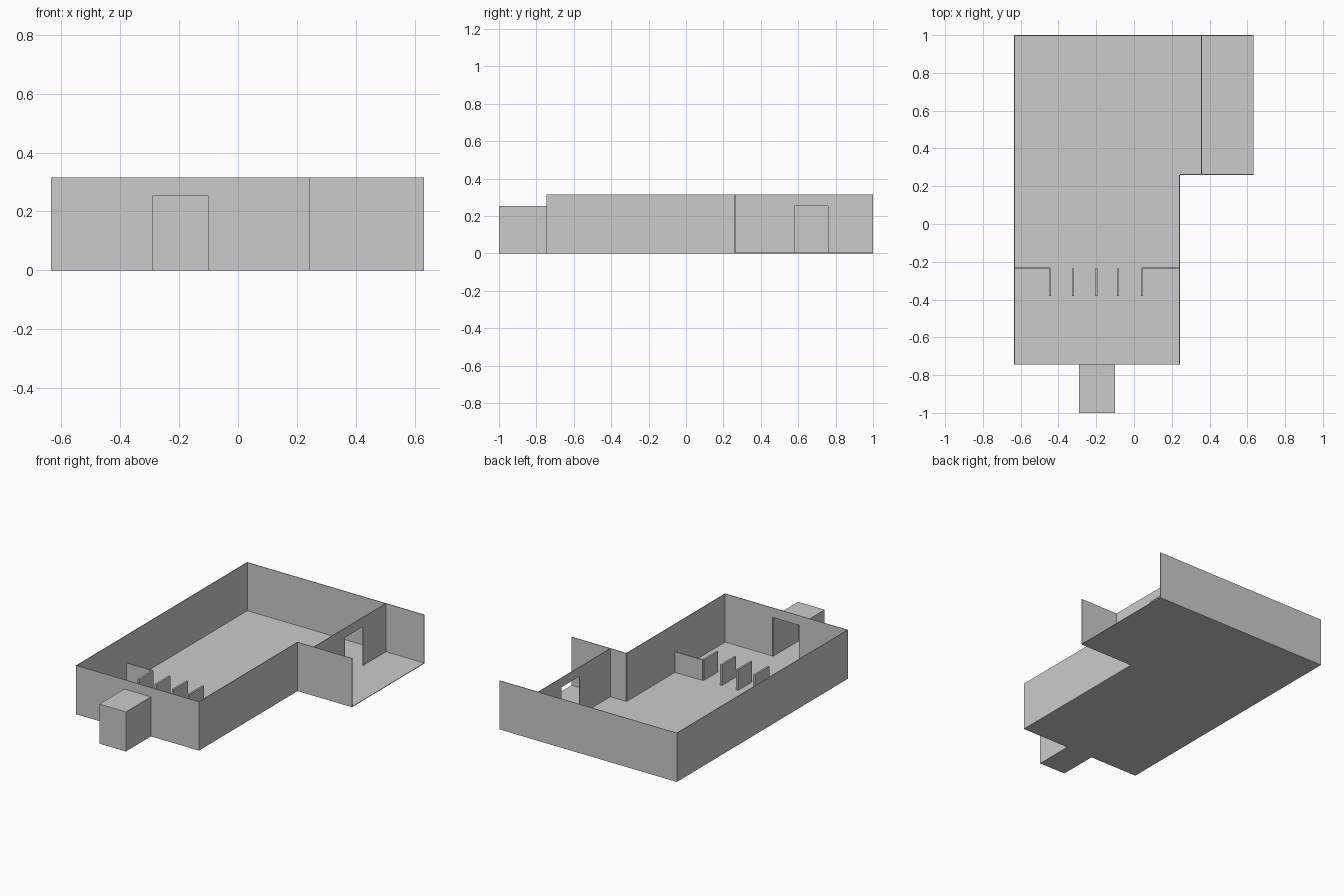
import bpy, bmesh
from mathutils import Vector

cube = bpy.data.objects.get("Cube")
if cube:
    bpy.data.objects.remove(cube, do_unlink=True)

# One plain grey for the whole building
grey = bpy.data.materials.new("plain_grey")
grey.use_nodes = True
colour = (0.6, 0.6, 0.6, 1)
grey.diffuse_color = colour
grey.node_tree.nodes["Principled BSDF"].inputs["Base Color"].default_value = colour

H = 0.315       # wall height
DOOR = 0.255    # doorway and porch height
STALL = 0.137   # height of the low screens
T = 0.004       # wall thickness
FIN = 0.012     # thickness of the low fins

WEST, EAST, ANNEX = -0.635, 0.243, 0.632
BACK, FRONT, STEP = 1.0, -0.745, 0.26
PORCH_L, PORCH_R, PORCH_Y = -0.29, -0.10, -1.0
SCREEN_Y, FIN_Y = -0.235, -0.38


def prism(name, points, direction):
    """Extrude a closed outline along a direction."""
    bm = bmesh.new()
    face = bm.faces.new([bm.verts.new(p) for p in points])
    ext = bmesh.ops.extrude_face_region(bm, geom=[face])
    verts = [v for v in ext["geom"] if isinstance(v, bmesh.types.BMVert)]
    bmesh.ops.translate(bm, verts=verts, vec=Vector(direction))
    bmesh.ops.recalc_face_normals(bm, faces=bm.faces)
    mesh = bpy.data.meshes.new(name)
    bm.to_mesh(mesh)
    bm.free()
    mesh.materials.append(grey)
    obj = bpy.data.objects.new(name, mesh)
    bpy.context.collection.objects.link(obj)
    return obj


def wall(name, axis, at, start, end, height=H, thick=T, door=None):
    """Upright wall running along an axis, with an optional doorway."""
    outline = [(start, 0), (start, height), (end, height), (end, 0)]
    if door:
        a, b = door
        outline += [(b, 0), (b, DOOR), (a, DOOR), (a, 0)]
    if axis == "x":
        return prism(name, [(u, at, z) for u, z in outline], (0, thick, 0))
    return prism(name, [(at, u, z) for u, z in outline], (thick, 0, 0))


# Floor with the side annex and the porch
plan = [(WEST, BACK), (ANNEX, BACK), (ANNEX, STEP), (EAST, STEP), (EAST, FRONT),
        (PORCH_R, FRONT), (PORCH_R, PORCH_Y), (PORCH_L, PORCH_Y),
        (PORCH_L, FRONT), (WEST, FRONT)]
prism("floor", [(x, y, 0) for x, y in plan], (0, 0, T))

# Outer walls; the annex end stays open
wall("back_wall", "x", BACK - T, WEST, ANNEX)
wall("front_wall", "x", FRONT, WEST, EAST, door=(PORCH_L, PORCH_R))
wall("left_side_wall", "y", EAST - T, FRONT, STEP)
wall("annex_front_wall", "x", STEP, EAST, ANNEX)
for part, (a, b) in {"front": (FRONT, SCREEN_Y), "middle": (SCREEN_Y, 0.01),
                     "rear": (0.01, BACK)}.items():
    wall("right_side_wall_" + part, "y", WEST, a, b)

# Inner partition with a doorway
wall("annex_partition", "y", 0.355, STEP, BACK, door=(0.58, 0.76))

# Porch: two sides, front and roof
wall("porch_right_side", "y", PORCH_L, PORCH_Y, FRONT, DOOR)
wall("porch_left_side", "y", PORCH_R - T, PORCH_Y, FRONT, DOOR)
wall("porch_front", "x", PORCH_Y, PORCH_L, PORCH_R, DOOR)
prism("porch_roof", [(PORCH_L, PORCH_Y, DOOR - T), (PORCH_R, PORCH_Y, DOOR - T),
                     (PORCH_R, FRONT, DOOR - T), (PORCH_L, FRONT, DOOR - T)], (0, 0, T))

# Low screens and the row of fins between them
fins = [-0.445, -0.323, -0.2, -0.085, 0.042]
wall("low_screen_right", "x", SCREEN_Y, WEST, fins[0], STALL, 0.006)
wall("low_screen_left", "x", SCREEN_Y, fins[-1], EAST, STALL, 0.006)
for i, x in enumerate(fins):
    wall(f"low_fin_{i + 1}", "y", x - FIN / 2, FIN_Y, SCREEN_Y, STALL, FIN)
